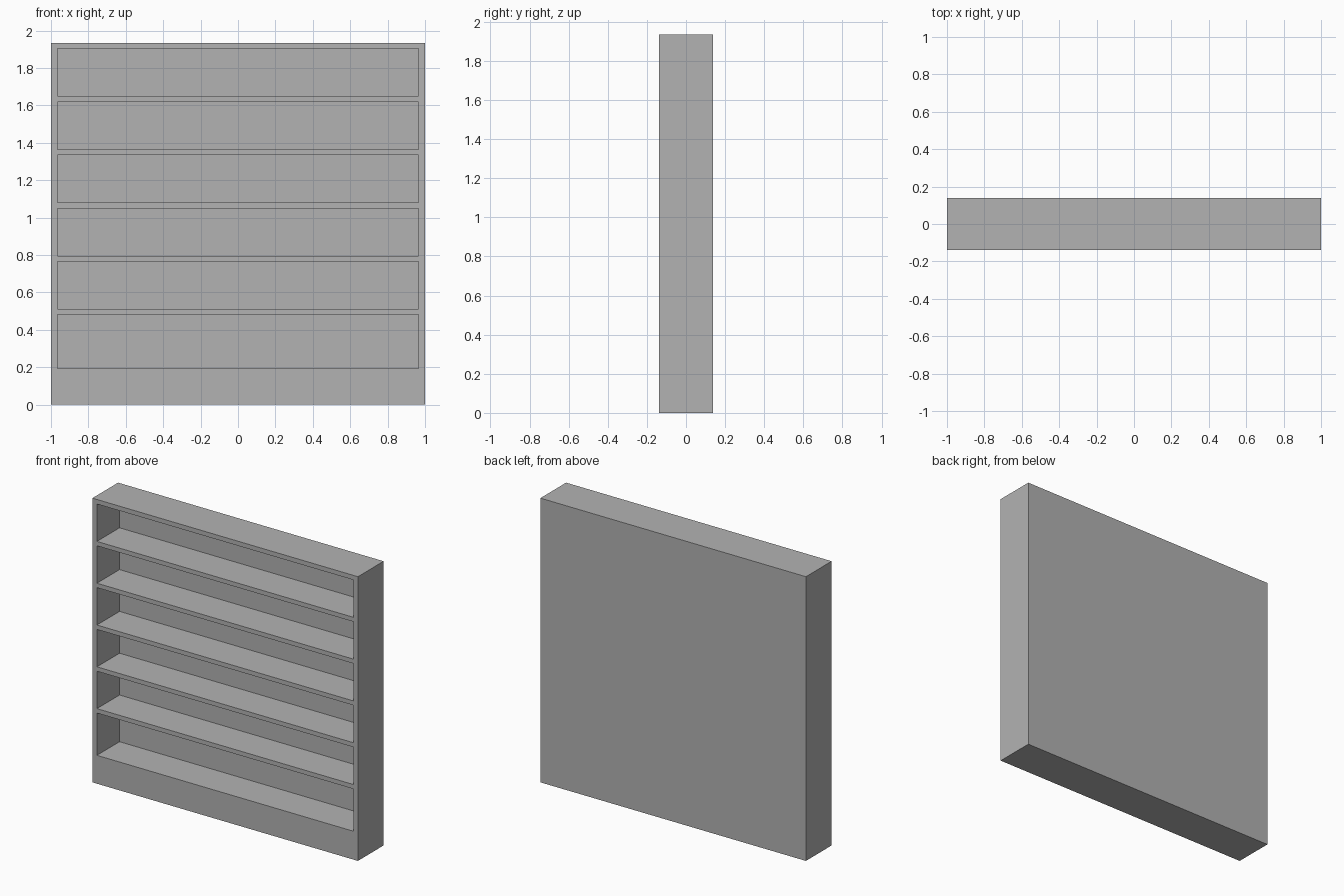
import bpy

cube = bpy.data.objects.get("Cube")
if cube:
    bpy.data.objects.remove(cube, do_unlink=True)

# Overall sizes
W, D, H = 2.0, 0.276, 1.935
SIDE = 0.034         # side panel thickness
BACK = 0.033         # back panel thickness
BOARD = 0.03         # shelf thickness
FLOOR = 0.193        # top of the plinth
PITCH = 0.2846       # shelf spacing
TOP = 1.904          # underside of the top board

grey = bpy.data.materials.new("light grey")
grey.use_nodes = True
colour = (0.448, 0.448, 0.448, 1.0)
grey.diffuse_color = colour
grey.node_tree.nodes["Principled BSDF"].inputs["Base Color"].default_value = colour


def box(name, lo, hi):
    """Box spanning two opposite corners."""
    mid = [(a + b) / 2 for a, b in zip(lo, hi)]
    bpy.ops.mesh.primitive_cube_add(size=1, location=mid)
    ob = bpy.context.object
    ob.name = name
    ob.scale = [b - a for a, b in zip(lo, hi)]
    bpy.ops.object.transform_apply(location=False, rotation=False, scale=True)
    ob.data.materials.append(grey)
    return ob


x, y = W / 2, D / 2
xi, yi = x - SIDE, y - BACK

# Carcass: sides, back, top and plinth butt together
box("left_side", (xi, -y, 0), (x, y, H))
box("right_side", (-x, -y, 0), (-xi, y, H))
box("back_panel", (-xi, yi, 0), (xi, y, H))
box("top_board", (-xi, -y, TOP), (xi, yi, H))
box("plinth", (-xi, -y, 0), (xi, yi, FLOOR))

# Five evenly spaced shelves, counted from the top
for i in range(1, 6):
    z = TOP - i * PITCH
    box(f"shelf_{i}", (-xi, -y, z), (xi, yi, z + BOARD))
